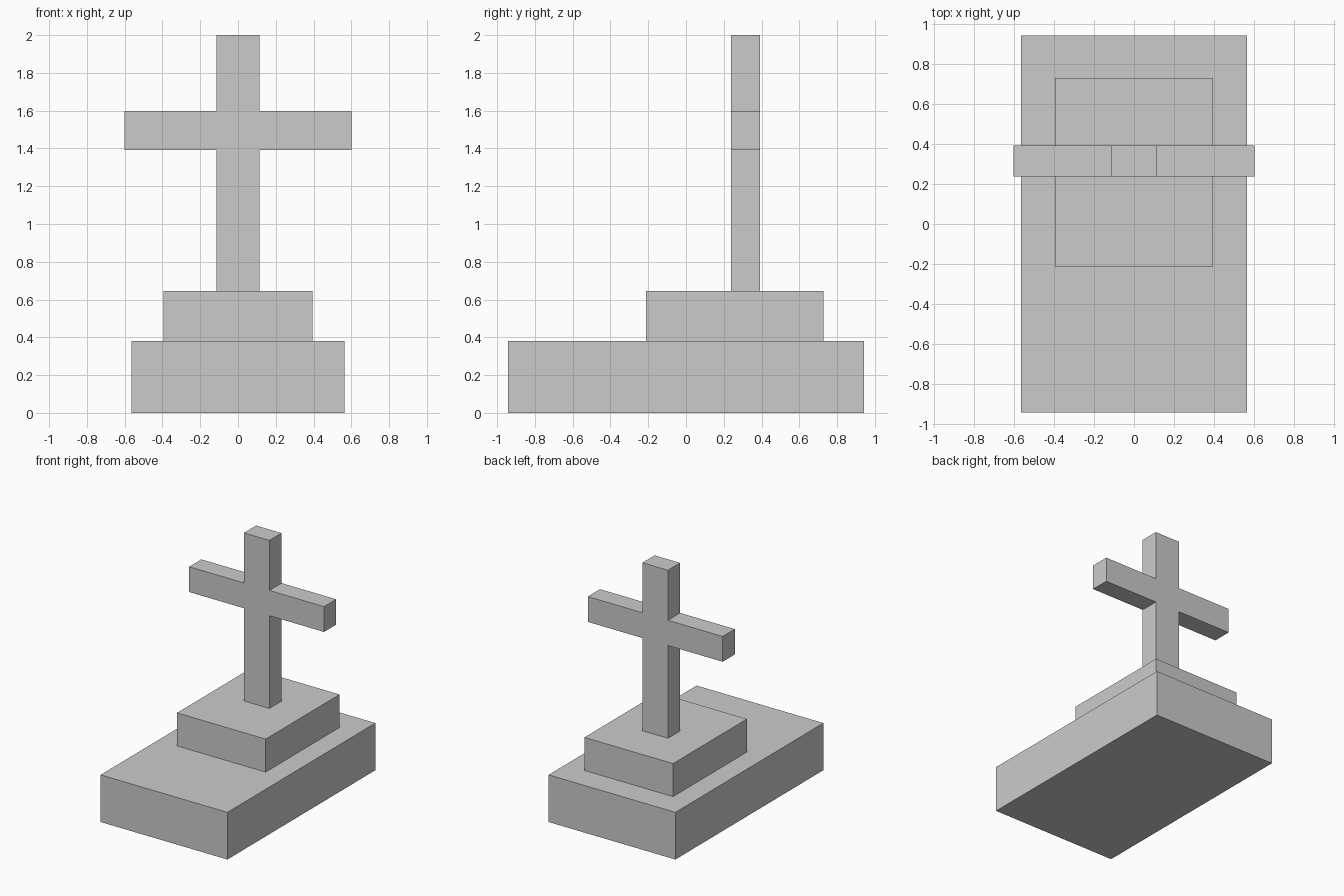
import bpy
import bmesh

if "Cube" in bpy.data.objects:
    bpy.data.objects.remove(bpy.data.objects["Cube"])


def prism(name, outline, direction):
    """Extrude a flat outline along a direction into a closed solid."""
    bm = bmesh.new()
    face = bm.faces.new([bm.verts.new(p) for p in outline])
    out = bmesh.ops.extrude_face_region(bm, geom=[face], use_keep_orig=True)
    verts = [v for v in out["geom"] if isinstance(v, bmesh.types.BMVert)]
    bmesh.ops.translate(bm, verts=verts, vec=direction)
    bmesh.ops.recalc_face_normals(bm, faces=bm.faces[:])
    mesh = bpy.data.meshes.new(name)
    bm.to_mesh(mesh)
    bm.free()
    obj = bpy.data.objects.new(name, mesh)
    bpy.context.collection.objects.link(obj)
    return obj


def slab(name, half_x, y0, y1, z0, z1):
    outline = [(-half_x, y0, z0), (half_x, y0, z0), (half_x, y1, z0), (-half_x, y1, z0)]
    return prism(name, outline, (0, 0, z1 - z0))


# Stepped stone base
slab("base_slab", 0.565, -0.942, 0.942, 0.0, 0.38)
slab("plinth", 0.395, -0.212, 0.729, 0.38, 0.646)

# Cross: mirrored half profile, extruded through its thickness
POST, ARM = 0.1135, 0.601
half = [(POST, 0.646), (POST, 1.393), (ARM, 1.393),
        (ARM, 1.597), (POST, 1.597), (POST, 2.0)]
profile = half + [(-x, z) for x, z in reversed(half)]
prism("cross", [(x, 0.237, z) for x, z in profile], (0, 0.155, 0))
